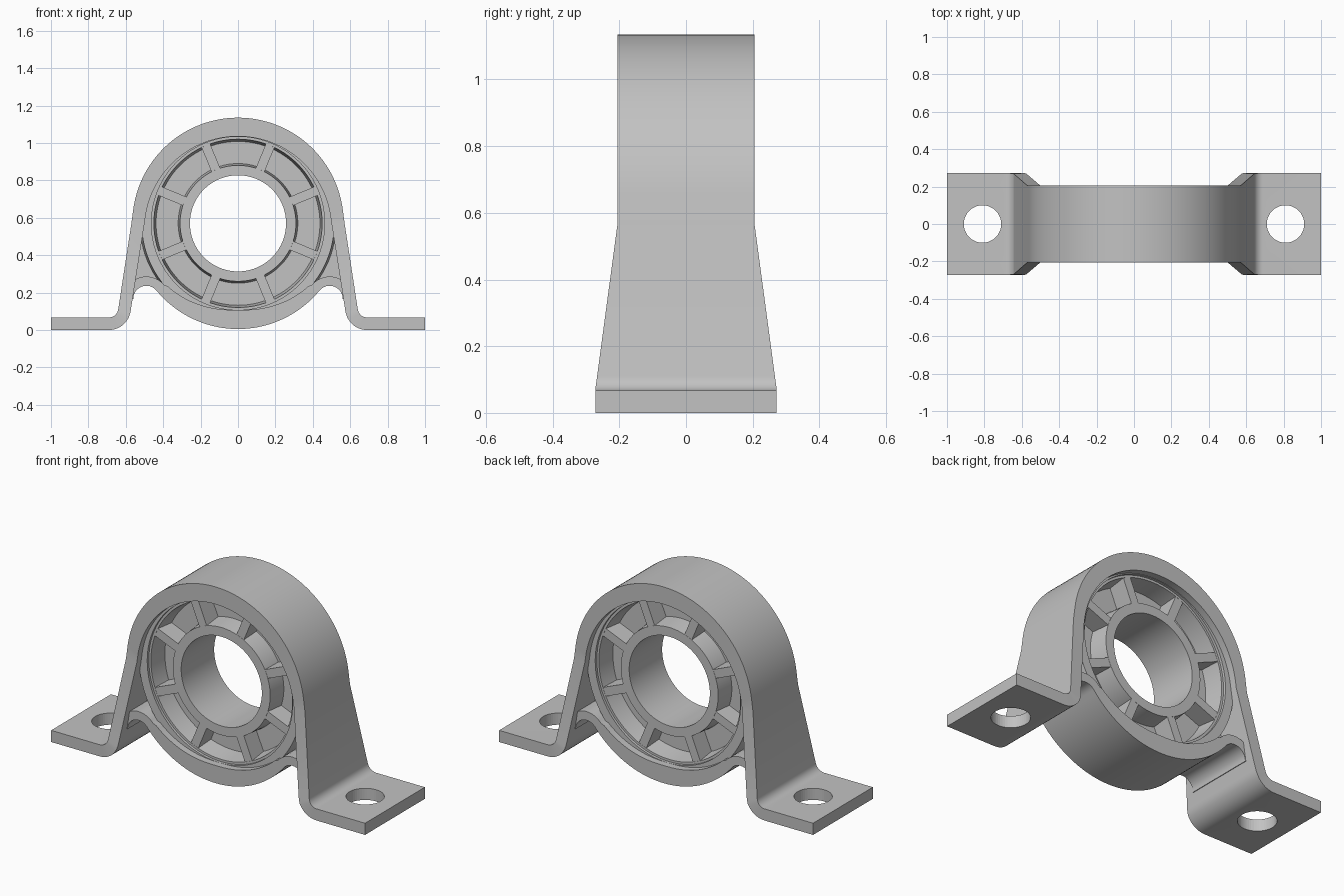
import bpy, bmesh
from math import sin, cos, radians, sqrt, atan2, degrees, pi
from mathutils import Matrix

cube = bpy.data.objects.get("Cube")
if cube:
    bpy.data.objects.remove(cube, do_unlink=True)

grey = bpy.data.materials.new("light_grey")
grey.use_nodes = True
grey.diffuse_color = (0.54, 0.54, 0.54, 1)
grey.node_tree.nodes["Principled BSDF"].inputs["Base Color"].default_value = (0.54, 0.54, 0.54, 1)

CZ = 0.57        # height of the bore axis
RIM = 0.565      # outer radius of the housing
HALF = 0.205     # half depth of the housing


def finish(name, bm):
    bmesh.ops.recalc_face_normals(bm, faces=bm.faces)
    mesh = bpy.data.meshes.new(name)
    bm.to_mesh(mesh)
    bm.free()
    mesh.materials.append(grey)
    obj = bpy.data.objects.new(name, mesh)
    bpy.context.collection.objects.link(obj)
    bpy.ops.object.select_all(action='DESELECT')
    obj.select_set(True)
    bpy.context.view_layer.objects.active = obj
    bpy.ops.object.shade_smooth_by_angle(angle=radians(30))
    return obj


def arc(cx, cz, r, a0, a1, n):
    return [(cx + r * cos(radians(a0 + (a1 - a0) * i / n)),
             cz + r * sin(radians(a0 + (a1 - a0) * i / n))) for i in range(n + 1)]


def mirrored(pts):
    return [(-x, z) for x, z in reversed(pts)]


def strip(name, outer, inner, depth):
    """Solid band between two paired paths, with a depth that depends on height."""
    bm = bmesh.new()
    rows = []
    for o, i in zip(outer, inner):
        rows.append([bm.verts.new((p[0], s * depth(p[1]), p[1]))
                     for p, s in ((o, -1), (i, -1), (i, 1), (o, 1))])
    for a, b in zip(rows, rows[1:]):
        for k in range(4):
            m = (k + 1) % 4
            bm.faces.new((a[k], a[m], b[m], b[k]))
    bm.faces.new(rows[0])
    bm.faces.new(rows[-1])
    return finish(name, bm)


def leg_depth(z):
    return HALF + 0.067 * min(1, max(0, (CZ - z) / 0.5))


# Arch, legs and feet as one bent band
lean = 8.1
knee = (0.69, 0.117)
foot_top = [(1, 0.067)] + arc(*knee, 0.05, 270, 180 + lean, 10) + [(0.57, CZ)]
foot_bottom = [(1, 0)] + arc(*knee, 0.117, 270, 180 + lean, 10) + [(0.5, CZ)]
outer = foot_top + arc(0, CZ, RIM, lean, 180 - lean, 64) + mirrored(foot_top)
inner = foot_bottom + arc(0, 0.535, 0.5, lean, 180 - lean, 64) + mirrored(foot_bottom)
bracket = strip("bracket", outer, inner, leg_depth)

# Bolt holes through the feet
for side in (-1, 1):
    bpy.ops.mesh.primitive_cylinder_add(vertices=48, radius=0.1, depth=0.4,
                                        location=(side * 0.81, 0, 0))
    cutter = bpy.context.object
    cutter.hide_render = True
    mod = bracket.modifiers.new("bolt_hole", 'BOOLEAN')
    mod.operation, mod.solver, mod.object = 'DIFFERENCE', 'EXACT', cutter
    bpy.context.view_layer.objects.active = bracket
    bpy.ops.object.modifier_move_to_index(modifier=mod.name, index=0)
    bpy.ops.object.modifier_apply(modifier=mod.name)
    bpy.data.objects.remove(cutter, do_unlink=True)

# Lower cradle with a rounded hump at each end
hx, hr, thick = 0.49, 0.07, 0.05
drop = sqrt((RIM + hr) ** 2 - hx ** 2)
tilt = degrees(atan2(drop, hx))
hump_low = arc(hx, CZ - drop, hr, 0, 180 - tilt, 16)
hump_high = arc(hx, CZ - drop, hr + thick, 0, 180 - tilt, 16)
low = arc(0, CZ, RIM, -tilt, tilt - 180, 48)[1:-1]
high = []
for x, z in low:
    r = 0.463 + 0.052 * (abs(x) / hx) ** 1.5
    high.append((x * r / RIM, CZ + (z - CZ) * r / RIM))
strip("lower_cradle", hump_low + low + mirrored(hump_low),
      hump_high + high + mirrored(hump_high), lambda z: HALF)

# Thin webs closing the gap between each leg and the bearing seat
web_in = [arc(0, CZ, 0.48, a, a, 1)[0] for a in (10, 0, -12, -24, -33, -42)]
web_out = [(0.53, 0.66), (0.54, 0.55), (0.56, 0.4), (0.585, 0.25), (0.49, 0.255), (0.41, 0.2)]
strip("left_web", web_out, web_in, lambda z: 0.05)
strip("right_web", mirrored(web_out), mirrored(web_in), lambda z: 0.05)

# Bearing disc set back in the housing: drafted pockets and a raised seat on both faces
face, floor, seat = 0.15, 0.04, 0.165
front = [(0.257, face), (0.31, face), (0.32, floor), (0.438, floor), (0.45, face),
         (0.463, face), (0.463, seat), (0.515, seat), (0.525, 0.045)]
profile = front + [(r, -y) for r, y in reversed(front)]
bm = bmesh.new()
SEG = 96
rings = [[bm.verts.new((r * cos(2 * pi * k / SEG), y, CZ + r * sin(2 * pi * k / SEG)))
          for k in range(SEG)] for r, y in profile]
for a, b in zip(rings, rings[1:] + rings[:1]):
    for k in range(SEG):
        m = (k + 1) % SEG
        bm.faces.new((a[k], a[m], b[m], b[k]))
finish("bearing", bm)

# Eight spokes across the pockets
bm = bmesh.new()
for k in range(8):
    turn = Matrix.Rotation(radians(22.5 + 45 * k), 4, 'Y')
    place = Matrix.Translation((0, 0, CZ)) @ turn @ Matrix.Translation((0.38, 0, 0))
    bmesh.ops.create_cube(bm, size=1, matrix=place @ Matrix.Diagonal((0.15, 0.298, 0.05, 1)))
finish("bearing_spokes", bm)
